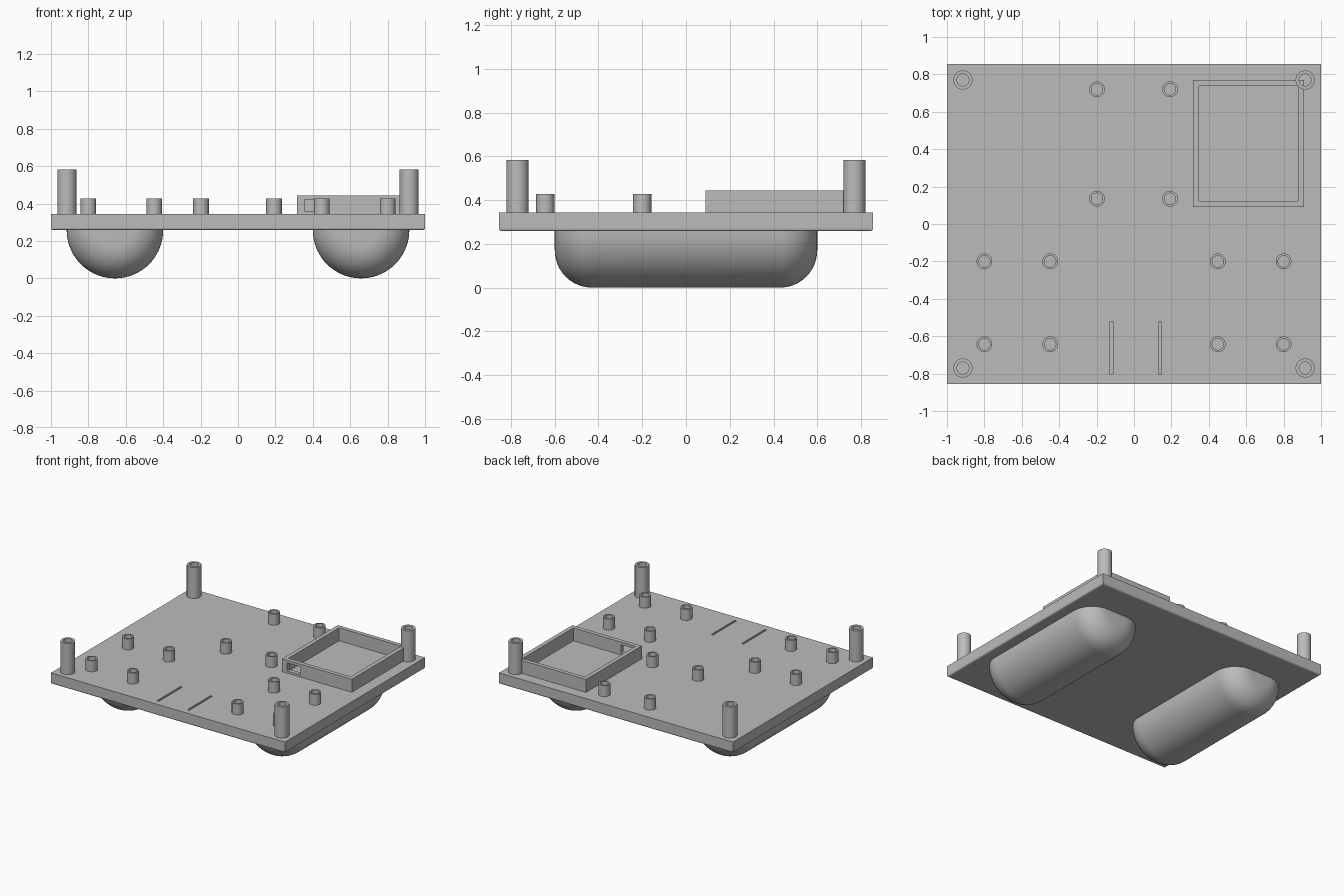
import bpy, bmesh, math
from mathutils import Vector, Matrix

if "Cube" in bpy.data.objects:
    bpy.data.objects.remove(bpy.data.objects["Cube"], do_unlink=True)

grey = bpy.data.materials.new("plain grey")
grey.use_nodes = True
COLOUR = (0.5, 0.5, 0.5, 1)
grey.diffuse_color = COLOUR
grey.node_tree.nodes["Principled BSDF"].inputs["Base Color"].default_value = COLOUR

BOTTOM, TOP = 0.258, 0.343
SINK = 0.01


def finish(name, bm, smooth=False):
    bmesh.ops.recalc_face_normals(bm, faces=bm.faces)
    mesh = bpy.data.meshes.new(name)
    bm.to_mesh(mesh)
    bm.free()
    mesh.materials.append(grey)
    ob = bpy.data.objects.new(name, mesh)
    bpy.context.collection.objects.link(ob)
    if smooth:
        bpy.ops.object.select_all(action='DESELECT')
        ob.select_set(True)
        bpy.context.view_layer.objects.active = ob
        bpy.ops.object.shade_smooth_by_angle(angle=math.radians(35))
    return ob


def box_mesh(lo, hi):
    lo, hi = Vector(lo), Vector(hi)
    bm = bmesh.new()
    bmesh.ops.create_cube(bm, size=1, matrix=Matrix.Translation((lo + hi) / 2)
                          @ Matrix.Diagonal((*(hi - lo), 1)))
    return bm


def cut(ob, lo, hi):
    """Subtract a box from an object and discard the cutter."""
    cutter = finish("cutter", box_mesh(lo, hi))
    cutter.hide_render = True
    mod = ob.modifiers.new("cut", 'BOOLEAN')
    mod.operation, mod.solver, mod.object = 'DIFFERENCE', 'EXACT', cutter
    deps = bpy.context.evaluated_depsgraph_get()
    mesh = bpy.data.meshes.new_from_object(ob.evaluated_get(deps))
    ob.modifiers.clear()
    ob.data = mesh
    bpy.data.objects.remove(cutter, do_unlink=True)


def lathe(name, points, centre, axis, angle, steps, closed):
    """Spin a profile about an axis through the centre."""
    bm = bmesh.new()
    verts = [bm.verts.new(Vector(p) + Vector(centre)) for p in points]
    edges = [bm.edges.new(pair) for pair in zip(verts, verts[1:])]
    if closed:
        edges.append(bm.edges.new((verts[-1], verts[0])))
    bmesh.ops.spin(bm, geom=verts + edges, cent=centre, axis=axis,
                   angle=angle, steps=steps)
    bmesh.ops.remove_doubles(bm, verts=bm.verts, dist=1e-5)
    bmesh.ops.holes_fill(bm, edges=[e for e in bm.edges if e.is_boundary], sides=0)
    return finish(name, bm, smooth=True)


def tube(name, x, y, outer, inner, top):
    z0 = TOP - SINK
    profile = [(inner, 0, z0), (outer, 0, z0), (outer, 0, top), (inner, 0, top)]
    lathe(name, profile, (x, y, 0), (0, 0, 1), math.tau, 32, True)


# Base plate, rounded along its lower edges, with two blind slots
bm = box_mesh((-1, -0.855, BOTTOM), (1, 0.855, TOP))
low = [e for e in bm.edges if all(v.co.z < BOTTOM + 0.001 for v in e.verts)]
bmesh.ops.bevel(bm, geom=low, offset=0.012, segments=3, profile=0.5, affect='EDGES')
plate = finish("base_plate", bm)
for x in (-0.12, 0.14):
    cut(plate, (x - 0.008, -0.805, TOP - 0.045), (x + 0.008, -0.52, TOP + 0.05))

# Half-round pods below, with rounded ends
R, FILLET, HALF = BOTTOM, 0.17, 0.6
end = [(R - FILLET + FILLET * math.sin(a), HALF - FILLET + FILLET * math.cos(a))
       for a in (math.pi / 2 * i / 12 for i in range(13))]
pod_profile = ([(0, -HALF, 0)] + [(r, -y, 0) for r, y in end]
               + [(r, y, 0) for r, y in reversed(end)] + [(0, HALF, 0)])
for side, x in (("right", -0.658), ("left", 0.658)):
    lathe(side + "_pod", pod_profile, (x, 0, BOTTOM), (0, 1, 0), math.pi, 36, False)

# Tall corner posts
for sx, side in ((-1, "right"), (1, "left")):
    for sy, end_name in ((-1, "front"), (1, "back")):
        tube(f"{end_name}_{side}_corner_post", sx * 0.915, sy * 0.77, 0.051, 0.032, 0.583)

# Short standoffs in three groups of four
GROUPS = {"right": ((-0.8, -0.448), (-0.643, -0.2)),
          "left": ((0.448, 0.8), (-0.643, -0.2)),
          "back": ((-0.198, 0.193), (0.135, 0.72))}
for group, (xs, ys) in GROUPS.items():
    for x in xs:
        for y in ys:
            tube(group + "_standoff", x, y, 0.042, 0.03, 0.428)

# Square holder frame with a small window in its front wall
frame = finish("holder_frame", box_mesh((0.315, 0.09, TOP - SINK), (0.91, 0.77, 0.443)))
cut(frame, (0.347, 0.122, TOP - 0.1), (0.878, 0.738, 0.6))
cut(frame, (0.355, 0.05, 0.36), (0.47, 0.15, 0.422))
